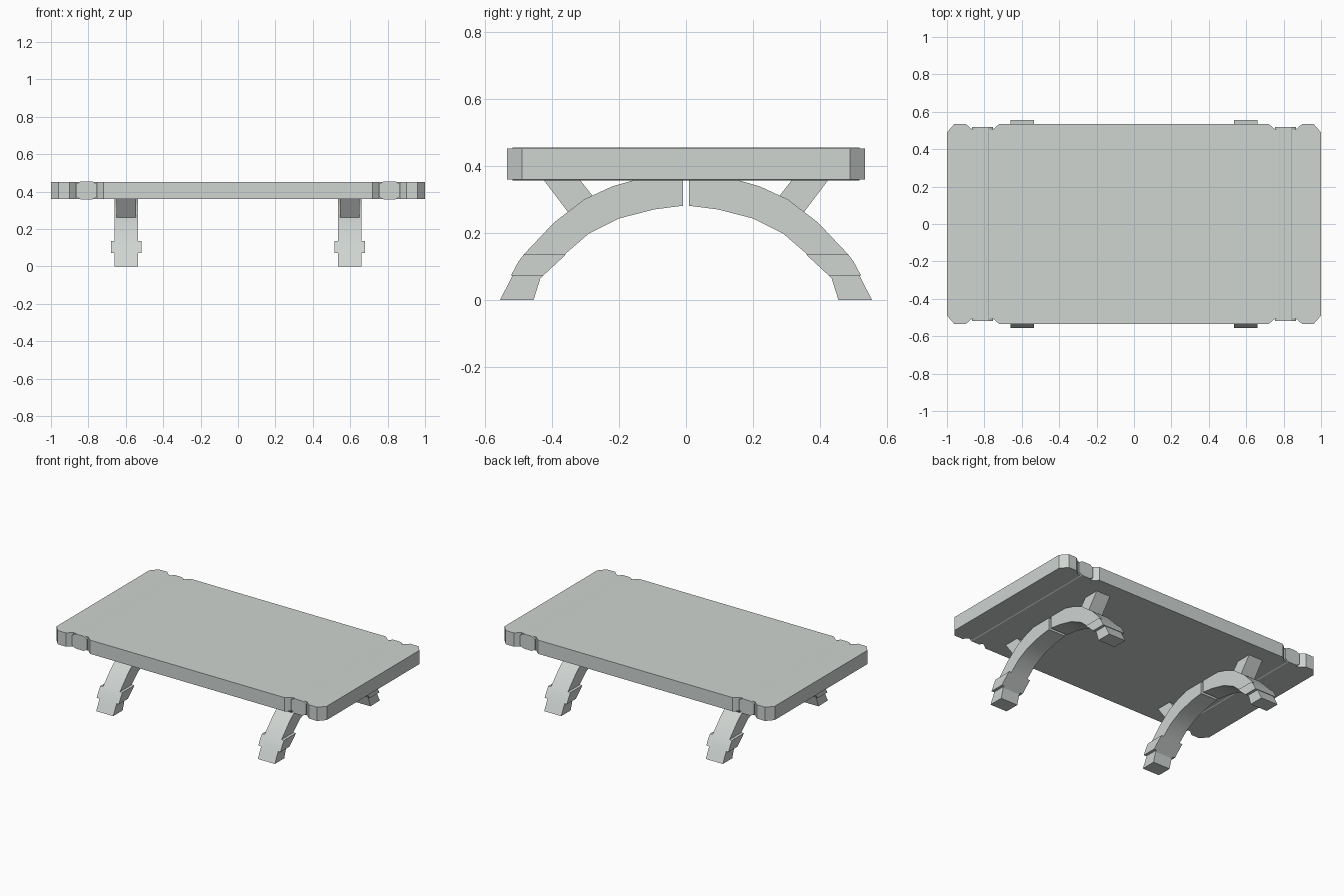
import bpy
import bmesh
from math import radians

cube = bpy.data.objects.get("Cube")
if cube:
    bpy.data.objects.remove(cube, do_unlink=True)

grey = bpy.data.materials.new("pale_grey")
grey.use_nodes = True
colour = (0.62, 0.66, 0.64, 1)
grey.diffuse_color = colour
grey.node_tree.nodes["Principled BSDF"].inputs["Base Color"].default_value = colour


def prism(name, outline, place, low, high):
    """Extrude a 2D outline between two depths; place maps (a, b, depth) to xyz."""
    bm = bmesh.new()
    ends = [[bm.verts.new(place(a, b, d)) for a, b in outline] for d in (low, high)]
    for ring in ends:
        bm.faces.new(ring)
    n = len(outline)
    for i in range(n):
        j = (i + 1) % n
        bm.faces.new((ends[0][i], ends[0][j], ends[1][j], ends[1][i]))
    bmesh.ops.recalc_face_normals(bm, faces=bm.faces)
    mesh = bpy.data.meshes.new(name)
    bm.to_mesh(mesh)
    bm.free()
    mesh.materials.append(grey)
    obj = bpy.data.objects.new(name, mesh)
    bpy.context.collection.objects.link(obj)
    bpy.ops.object.select_all(action="DESELECT")
    obj.select_set(True)
    bpy.context.view_layer.objects.active = obj
    bpy.ops.object.shade_smooth_by_angle(angle=radians(25))
    return obj


# Table top with clipped corners and notched long edges
edge = [(1, .49), (.96, .535), (.9, .535), (.865, .505), (.755, .505), (.72, .535)]
half = edge + [(-x, y) for x, y in reversed(edge)]
outline = half + [(x, -y) for x, y in reversed(half)]
prism("table_top", outline, lambda a, b, d: (a, b, d), .36, .452)

# Raised beads across both ends of the top
bead = [(-.055, .372), (-.03, .357), (.03, .357), (.055, .372),
        (.055, .44), (.03, .455), (-.03, .455), (-.055, .44)]
for side, s in (("left", 1), ("right", -1)):
    prism(side + "_bead", bead, lambda a, b, d: (s * .81 + a, d, b), -.518, .518)

# Arched legs, cuffs and diagonal struts
arch = [(.009, .362), (.15, .359), (.22, .339), (.304, .30), (.394, .231),
        (.484, .136), (.518, .073), (.555, 0), (.455, 0), (.435, .064),
        (.362, .136), (.29, .198), (.2, .243), (.095, .27), (.009, .281)]
cuff = [(.358, .136), (.484, .136), (.5, .115), (.523, .072), (.427, .072)]
strut = [(.427, .361), (.319, .361), (.25, .274), (.33, .232)]
for side, s in (("left", 1), ("right", -1)):
    for end, e in (("front", -1), ("back", 1)):
        for part, shape, w in (("leg", arch, .063), ("cuff", cuff, .082), ("strut", strut, .052)):
            prism(f"{end}_{side}_{part}", shape,
                  lambda a, b, d: (s * .598 + d, e * a, b), -w, w)
